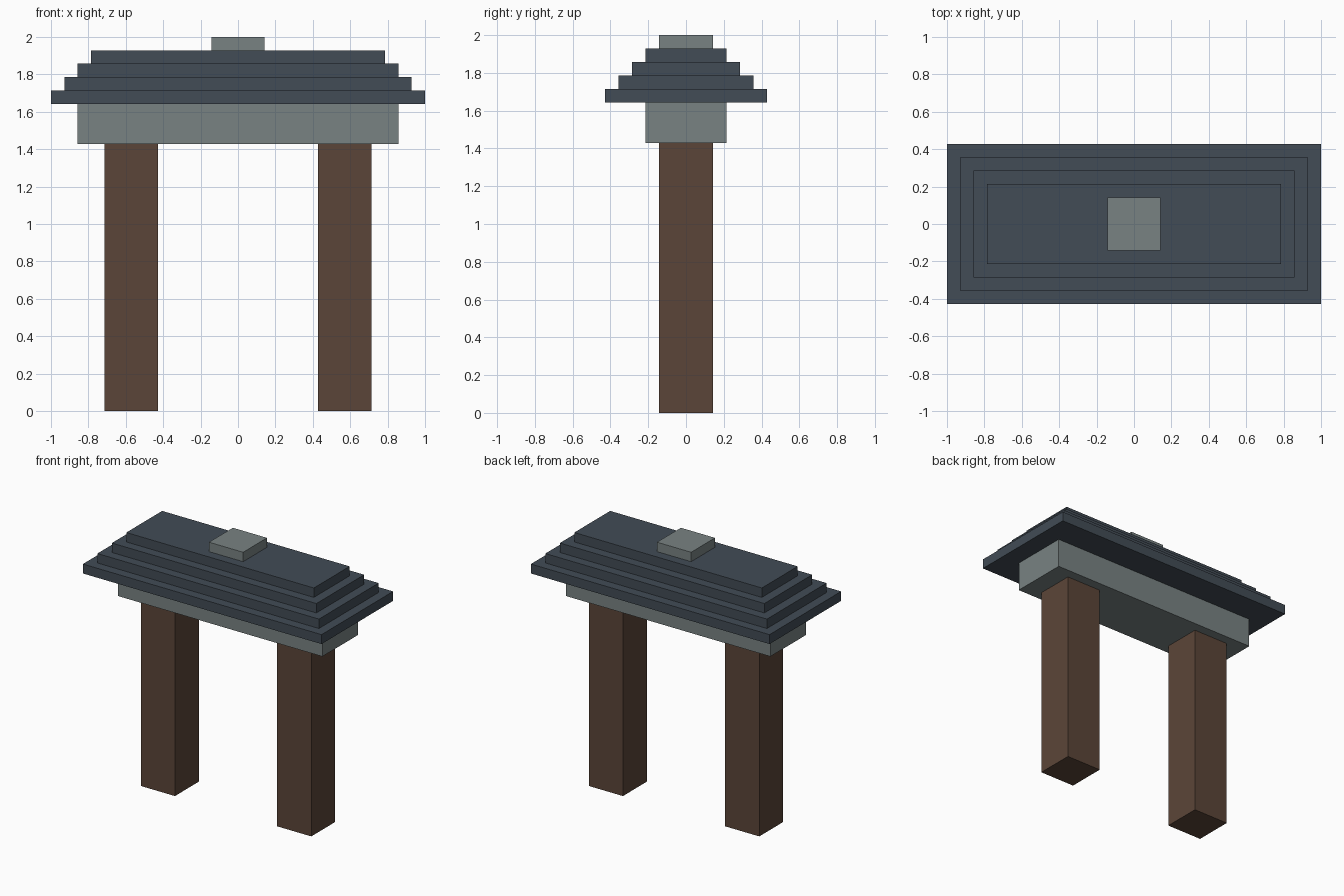
import bpy

if "Cube" in bpy.data.objects:
    bpy.data.objects.remove(bpy.data.objects["Cube"])

U = 1 / 14  # the model sits on a regular grid of this size


def material(name, rgb):
    mat = bpy.data.materials.new(name)
    mat.diffuse_color = (*rgb, 1)
    mat.use_nodes = True
    mat.node_tree.nodes["Principled BSDF"].inputs["Base Color"].default_value = mat.diffuse_color
    return mat


wood = material("dark_wood", (0.105, 0.06, 0.04))
stone = material("grey_stone", (0.19, 0.225, 0.225))
slate = material("slate", (0.054, 0.072, 0.092))


def box(name, x, half_x, half_y, z0, z1, mat):
    """Box in grid units, centred on y = 0."""
    bpy.ops.mesh.primitive_cube_add(size=2)
    ob = bpy.context.object
    ob.name = ob.data.name = name
    for v in ob.data.vertices:
        v.co.x = (x + v.co.x * half_x) * U
        v.co.y *= half_y * U
        v.co.z = (z0 if v.co.z < 0 else z1) * U
    ob.data.materials.append(mat)
    return ob


# Two square posts
for side, label in ((-1, "left"), (1, "right")):
    box(f"{label}_post", 8 * side, 2, 2, 0, 20, wood)

# Lintel across the posts
box("lintel", 0, 12, 3, 20, 23, stone)

# Stepped roof, each tier one unit smaller all round
for i in range(4):
    box(f"roof_tier_{i + 1}", 0, 14 - i, 6 - i, 23 + i, 24 + i, slate)

# Cap stone on the roof
box("roof_cap", 0, 2, 2, 27, 28, stone)
